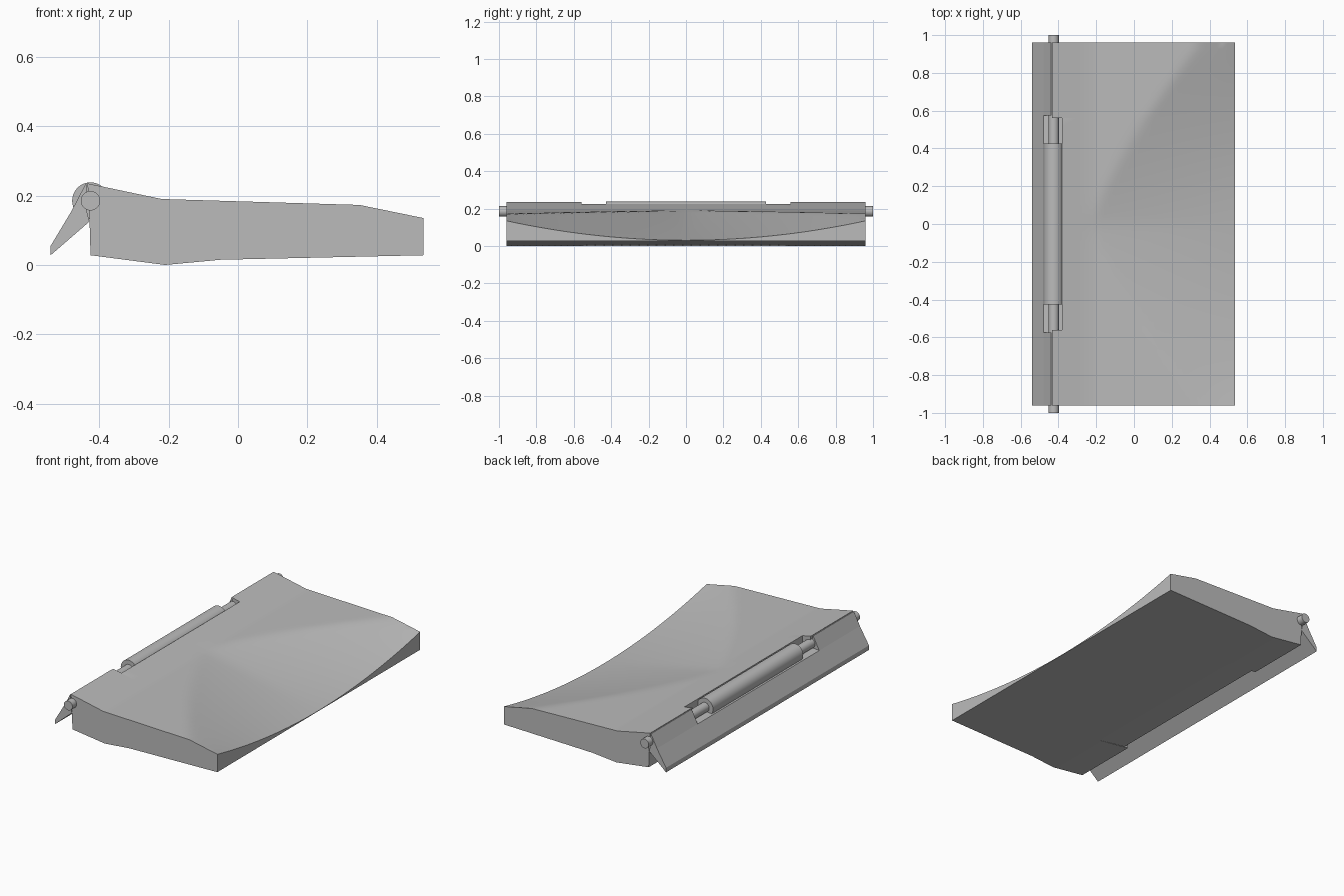
import bpy, bmesh, math

cube = bpy.data.objects.get("Cube")
if cube:
    bpy.data.objects.remove(cube, do_unlink=True)

grey = bpy.data.materials.new("plain grey")
grey.use_nodes = True
COLOR = (0.5, 0.5, 0.5, 1)
grey.diffuse_color = COLOR
grey.node_tree.nodes["Principled BSDF"].inputs["Base Color"].default_value = COLOR

HALF = 0.96        # half span of the panel
TIP = 0.535        # thin edge of the panel
KNEE = -0.22       # where the hinge slope meets the plateau
HINGE = (-0.425, 0.185)


def finish(name, bm):
    bmesh.ops.remove_doubles(bm, verts=bm.verts, dist=1e-5)
    bmesh.ops.recalc_face_normals(bm, faces=bm.faces)
    mesh = bpy.data.meshes.new(name)
    bm.to_mesh(mesh)
    bm.free()
    obj = bpy.data.objects.new(name, mesh)
    bpy.context.collection.objects.link(obj)
    mesh.materials.append(grey)
    bpy.ops.object.select_all(action='DESELECT')
    obj.select_set(True)
    bpy.context.view_layer.objects.active = obj
    bpy.ops.object.shade_smooth_by_angle(angle=math.radians(25))
    return obj


def loft(name, sections):
    """Skin a list of (y, closed xz profile) sections and cap the ends."""
    bm = bmesh.new()
    rings = [[bm.verts.new((x, y, z)) for x, z in pts] for y, pts in sections]
    for a, b in zip(rings, rings[1:]):
        for i in range(len(a)):
            j = (i + 1) % len(a)
            bm.faces.new((a[i], a[j], b[j], b[i]))
    caps = [bm.faces.new(rings[0]), bm.faces.new(rings[-1])]
    bmesh.ops.triangulate(bm, faces=caps)
    return finish(name, bm)


def prism(name, pts, y0, y1):
    return loft(name, [(y0, pts), (y1, pts)])


def rod(name, radius, y0, y1, sides=32):
    angles = [2 * math.pi * i / sides for i in range(sides)]
    pts = [(HINGE[0] + radius * math.cos(a), HINGE[1] + radius * math.sin(a))
           for a in angles]
    return prism(name, pts, y0, y1)


def plateau(x):
    return 0.19 - 0.03 * (x - KNEE) if x > KNEE else 0.19 + 0.21 * (KNEE - x)


def top_height(x, y):
    """Plateau at the ends, scooped down to a curved thin edge in the middle."""
    t = abs(y) / HALF
    crease = KNEE + 0.57 * t ** 1.3
    if x <= crease:
        return plateau(x)
    edge = 0.031 + 0.104 * t * t
    f = (x - crease) / (TIP - crease)
    return plateau(crease) * (1 - f) + edge * f


def panel_section(y, middle):
    left = -0.38 if middle else -0.435
    lip = -0.40 if middle else -0.425
    xs = [left, -0.30] + [KNEE + 0.03 * i for i in range(26)] + [TIP]
    top = [(x, top_height(x, y)) for x in xs]
    bottom = [(TIP, 0.028), (-0.05, 0.015), (-0.21, 0.0), (lip, 0.028)]
    slot = [(lip, 0.135), (-0.38, 0.135), (-0.38, 0.065), (-0.355, 0.065),
            (-0.327, 0.117), (-0.355, 0.168),
            (max(left, -0.395), 0.168), (max(left, -0.43), 0.205)]
    return y, top + bottom + slot


# Main panel, with a recess along the middle of its hinge edge
RECESS = 0.56
STEPS = 12
outer = [RECESS + (HALF - RECESS) * i / STEPS for i in range(STEPS + 1)]
inner = [RECESS * i / STEPS for i in range(-STEPS, STEPS + 1)]
stations = [(-y, False) for y in reversed(outer)]
stations += [(y, True) for y in inner]
stations += [(y, False) for y in outer]
loft("panel", [panel_section(y, m) for y, m in stations])

# Hinge pin and middle barrel
rod("hinge_pin", 0.028, -1, 1)
rod("hinge_barrel", 0.053, -0.427, 0.427)

# Flap along the whole hinge edge
prism("flap", [(-0.54, 0.028), (-0.54, 0.055), (-0.48, 0.155),
               (-0.437, 0.16), (-0.428, 0.125)], -HALF, HALF)

# Raised hinge strips of the flap on both sides
for side, label in ((-1, "front"), (1, "back")):
    prism("flap_strip_" + label,
          [(-0.48, 0.155), (-0.44, 0.232), (-0.436, 0.232), (-0.436, 0.15)],
          side * 0.575, side * HALF)
